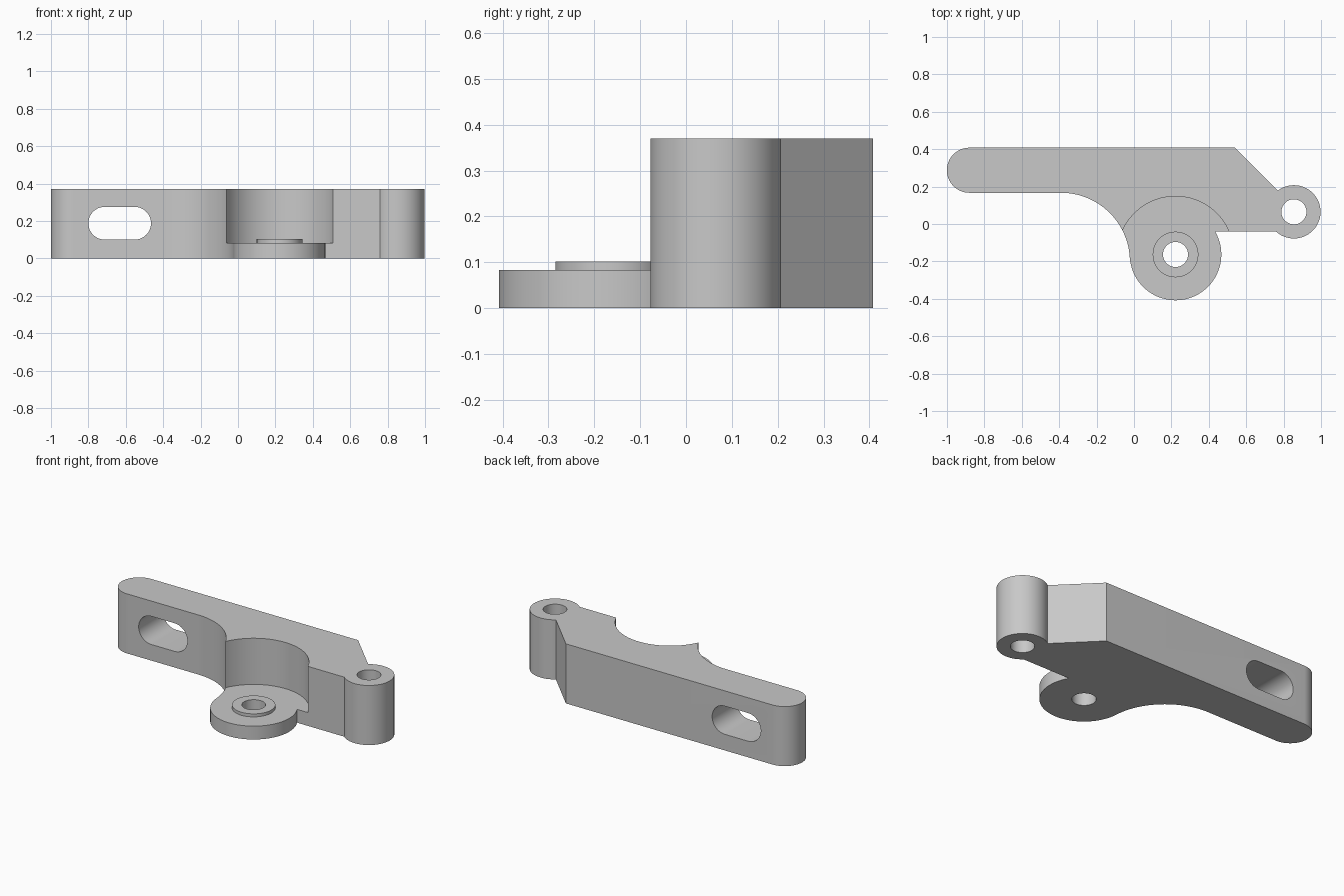
import bpy, bmesh
from math import sin, cos, pi, radians

cube = bpy.data.objects.get("Cube")
if cube:
    bpy.data.objects.remove(cube, do_unlink=True)

grey = bpy.data.materials.new("plain grey")
grey.use_nodes = True
colour = (0.58, 0.58, 0.58, 1)
grey.diffuse_color = colour
grey.node_tree.nodes["Principled BSDF"].inputs["Base Color"].default_value = colour

HEIGHT = 0.37
FLANGE = 0.083
PIVOT = (0.222, -0.163)
EYE = (0.855, 0.065)
HOLE = 0.067


def arc(centre, radius, start, end, steps):
    angles = [radians(start + (end - start) * i / steps) for i in range(steps + 1)]
    return [(centre[0] + radius * cos(a), centre[1] + radius * sin(a)) for a in angles]


def circle(centre, radius):
    return arc(centre, radius, 0, 360, 64)[:-1]


def prism(name, outline, low, high, place=lambda u, v, w: (u, v, w)):
    """Extrude a closed outline between two levels."""
    bm = bmesh.new()
    face = bm.faces.new([bm.verts.new(place(u, v, low)) for u, v in outline])
    top = bmesh.ops.extrude_face_region(bm, geom=[face])["geom"]
    shift = [b - a for a, b in zip(place(0, 0, low), place(0, 0, high))]
    bmesh.ops.translate(bm, vec=shift,
                        verts=[g for g in top if isinstance(g, bmesh.types.BMVert)])
    bmesh.ops.recalc_face_normals(bm, faces=bm.faces)
    mesh = bpy.data.meshes.new(name)
    bm.to_mesh(mesh)
    bm.free()
    mesh.materials.append(grey)
    obj = bpy.data.objects.new(name, mesh)
    bpy.context.collection.objects.link(obj)
    return obj


def finish(obj, cutters):
    """Cut the openings, apply them and smooth the curved walls."""
    for cutter in cutters:
        cutter.hide_render = True
        mod = obj.modifiers.new(cutter.name, 'BOOLEAN')
        mod.operation, mod.solver, mod.object = 'DIFFERENCE', 'EXACT', cutter
    bpy.context.view_layer.update()
    graph = bpy.context.evaluated_depsgraph_get()
    mesh = bpy.data.meshes.new_from_object(obj.evaluated_get(graph))
    obj.modifiers.clear()
    obj.data = mesh
    for cutter in cutters:
        bpy.data.objects.remove(cutter, do_unlink=True)
    bpy.ops.object.select_all(action='DESELECT')
    obj.select_set(True)
    bpy.context.view_layer.objects.active = obj
    bpy.ops.object.shade_smooth_by_angle(angle=radians(30))


# Bracket outline: rounded arm, fillet, pivot disc, end eye, sloped corner
outline = (arc((-0.88, 0.2875), 0.1205, 90, 270, 32)
           + arc((-0.39, -0.201), 0.368, 90, 3.55, 28)
           + arc(PIVOT, 0.245, 183.55, 390.1, 48)[1:]
           + arc(EYE, 0.1425, -132.3, 127, 48)
           + [(0.54, 0.408)])
body = prism("bracket_body", outline, 0, HEIGHT)

# Openings: round recess above the disc, two bores, slot through the arm
slot = arc((-0.5525, 0.1875), 0.0875, -90, 90, 24) + arc((-0.7125, 0.1875), 0.0875, 90, 270, 24)
finish(body, [
    prism("recess_cutter", arc(PIVOT, 0.311, 0, 360, 96)[:-1], FLANGE, 1),
    prism("pivot_bore_cutter", circle(PIVOT, HOLE), -1, 1),
    prism("eye_bore_cutter", circle(EYE, HOLE), -1, 1),
    prism("slot_cutter", slot, -1, 1, lambda u, v, w: (u, w, v)),
])

# Raised ring around the pivot bore
ring = prism("pivot_ring", circle(PIVOT, 0.122), FLANGE, 0.102)
finish(ring, [prism("ring_bore_cutter", circle(PIVOT, HOLE), -1, 1)])
